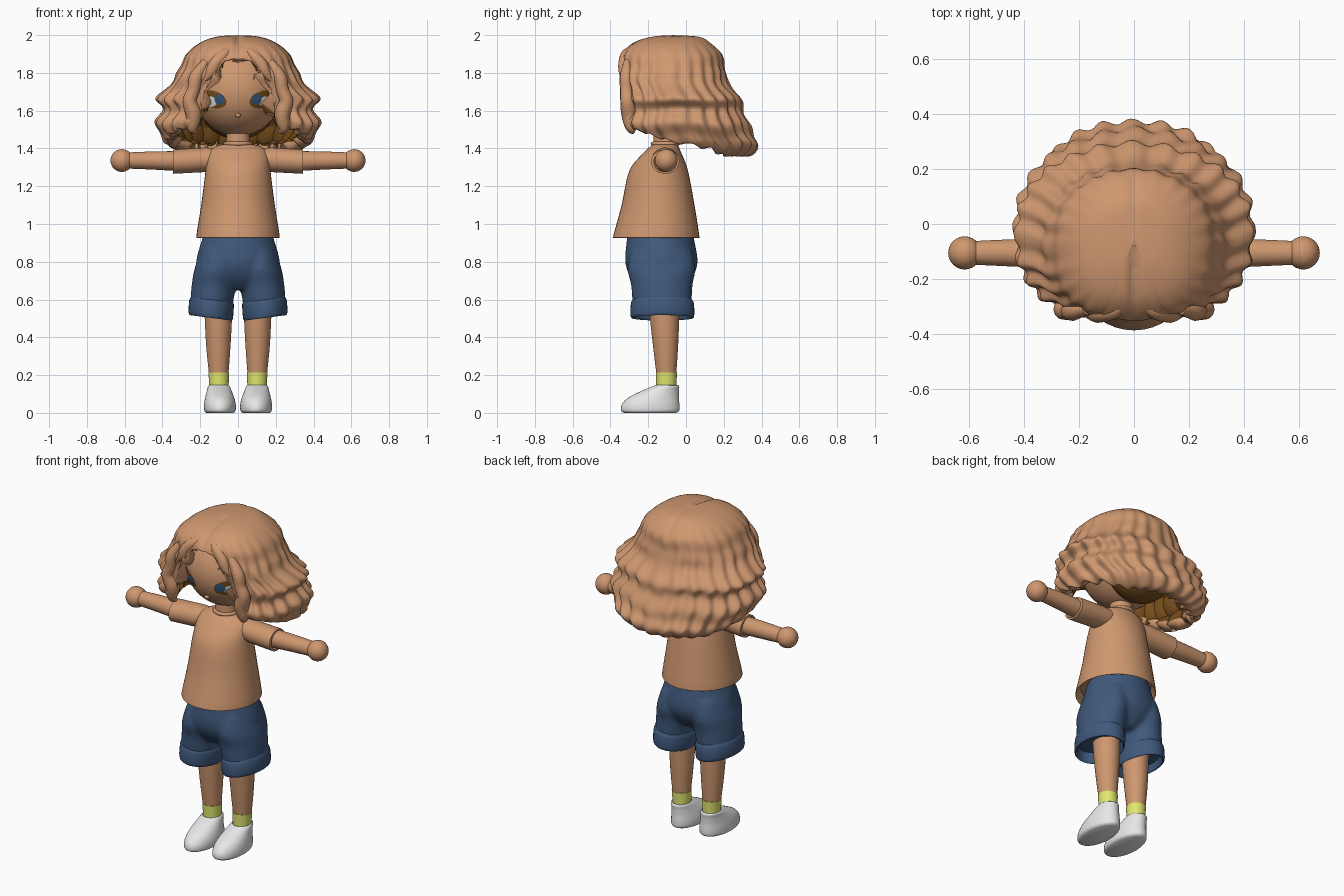
import bpy, bmesh, math
from mathutils import Vector

if "Cube" in bpy.data.objects:
    bpy.data.objects.remove(bpy.data.objects["Cube"])


def material(name, rgb):
    m = bpy.data.materials.new(name)
    m.diffuse_color = (*rgb, 1)
    m.use_nodes = True
    m.node_tree.nodes["Principled BSDF"].inputs["Base Color"].default_value = m.diffuse_color
    return m


TAN = material("warm tan", (0.62, 0.31, 0.16))
BROWN = material("dark brown", (0.18, 0.072, 0.011))
DENIM = material("denim blue", (0.05, 0.10, 0.20))
WHITE = material("shoe white", (0.86, 0.86, 0.86))
SOCK = material("lime yellow", (0.80, 0.85, 0.17))
IRIS = material("iris blue", (0.04, 0.10, 0.21))


def select(obj):
    bpy.ops.object.select_all(action='DESELECT')
    obj.select_set(True)
    bpy.context.view_layer.objects.active = obj


def finish(obj, angle=50):
    select(obj)
    bpy.ops.object.shade_smooth_by_angle(angle=math.radians(angle))
    return obj


def mesh_object(name, verts, faces, mats, recalc=True, angle=50):
    bm = bmesh.new()
    vs = [bm.verts.new(v) for v in verts]
    for f in faces:
        bm.faces.new([vs[i] for i in f])
    bmesh.ops.remove_doubles(bm, verts=bm.verts, dist=1e-5)
    if recalc:
        bmesh.ops.recalc_face_normals(bm, faces=bm.faces)
    me = bpy.data.meshes.new(name)
    bm.to_mesh(me)
    bm.free()
    for m in mats:
        me.materials.append(m)
    obj = bpy.data.objects.new(name, me)
    bpy.context.collection.objects.link(obj)
    return finish(obj, angle)


def sample(table, s):
    """Smooth (Catmull-Rom) value of a table of tuples at position s."""
    n = len(table) - 1
    i = min(int(s), n - 1)
    t = s - i
    a, b, c, d = (table[max(0, min(n, i + k))] for k in (-1, 0, 1, 2))
    return [0.5 * (2 * q + (r - p) * t + (2 * p - 5 * q + 4 * r - w) * t * t
                   + (3 * q - p - 3 * r + w) * t ** 3) for p, q, r, w in zip(a, b, c, d)]


def loft(name, rings, mat, steps=4, axis='Z', side=1, tilt=0.0, caps=True, seg=40):
    """Rings are (centre a, centre b, height, radius a, radius b) along an axis."""
    count = (len(rings) - 1) * steps + 1
    verts, faces = [], []
    for k in range(count):
        a, b, h, ra, rb = sample(rings, k / steps)
        for j in range(seg):
            t = 2 * math.pi * j / seg
            u, v = ra * math.cos(t), rb * math.sin(t)
            if axis == 'Z':
                verts.append((side * (a + u), b + v, h + tilt * u))
            else:
                verts.append((side * h, a + u, b + v))
    for k in range(count - 1):
        for j in range(seg):
            j2 = (j + 1) % seg
            faces.append((k * seg + j, k * seg + j2, (k + 1) * seg + j2, (k + 1) * seg + j))
    if caps:
        faces += [tuple(range(seg)), tuple(range((count - 1) * seg, count * seg))]
    return mesh_object(name, verts, faces, [mat])


def ball(name, loc, scale, mat):
    bpy.ops.mesh.primitive_uv_sphere_add(segments=40, ring_count=24, location=loc)
    o = bpy.context.object
    o.name, o.scale = name, scale
    o.data.materials.append(mat)
    return finish(o)


# head, nose, neck and dark hair at the nape
HC, HR = Vector((0, -0.09, 1.705)), Vector((0.235, 0.245, 0.24))
ball("head", HC, HR, TAN)
ball("nose", (0, -0.30, 1.575), (0.014, 0.014, 0.012), TAN)
ball("nape_hair", (0, .03, 1.60), (.19, .14, .15), BROWN)
loft("neck", [(0, -.11, 1.37, .065, .065), (0, -.11, 1.52, .06, .06)], TAN, steps=1)


def face_patch(name, cx, cz, rx, rz, mat, lift, slant=0.0, side=1):
    """Thin oval plate that follows the curve of the face."""
    verts, faces, n = [], [], 24
    for r in (0.001, 0.35, 0.7, 1):
        for j in range(n):
            t = 2 * math.pi * j / n
            u = r * rx * math.cos(t)
            x, z = cx + u, cz + r * rz * math.sin(t) + slant * u
            d = 1 - (x / HR.x) ** 2 - ((z - HC.z) / HR.z) ** 2
            verts.append((side * x, HC.y - HR.y * math.sqrt(max(d, 0.01)) - lift, z))
    for k in range(3):
        for j in range(n):
            j2 = (j + 1) % n
            f = (k * n + j, k * n + j2, (k + 1) * n + j2, (k + 1) * n + j)
            faces.append(f if side < 0 else f[::-1])
    mesh_object(name, verts, faces, [mat], recalc=False)


# eyes
for s in (1, -1):
    face_patch("eye_outline", .133, 1.66, .072, .046, BROWN, .003, .2, s)
    face_patch("eye_white", .146, 1.648, .034, .028, WHITE, .005, .1, s)
    face_patch("iris", .098, 1.66, .027, .028, IRIS, .008, 0, s)

# hair shell: (height, half width, back y, front y)
HAIR = [(2.0, 0, -.07, -.07), (1.992, .11, .07, -.18), (1.96, .20, .13, -.28),
        (1.90, .27, .19, -.34), (1.82, .31, .205, -.355), (1.76, .335, .215, -.355),
        (1.70, .395, .26, -.345), (1.66, .42, .28, -.335), (1.61, .395, .295, -.34),
        (1.54, .425, .32, -.345), (1.47, .405, .355, -.33), (1.42, .365, .37, -.31),
        (1.36, .29, .335, -.28), (1.375, .24, .26, -.22)]
LAST = len(HAIR) - 2
# lower hair edge by angle from the front, leaving the face open
EDGE = [(0, 1.875), (9, 1.87), (14, 1.82), (19, 1.78), (22, 1.66), (25, 1.56), (29, 1.52),
        (50, 1.49), (85, 1.425), (125, 1.37), (181, 1.36)]


def edge_height(deg):
    for (a, za), (b, zb) in zip(EDGE, EDGE[1:]):
        if deg <= b:
            return za + (zb - za) * (deg - a) / (b - a)


def hair_limit(z):
    for i in range(LAST):
        if z >= HAIR[i + 1][0]:
            return i + (HAIR[i][0] - z) / (HAIR[i][0] - HAIR[i + 1][0])
    return LAST


COLS, ROWS = 240, 64
verts, faces = [], []
for r in range(ROWS + 1):
    for c in range(COLS):
        phi = 2 * math.pi * c / COLS
        deg = math.degrees(min(phi, 2 * math.pi - phi))
        end = hair_limit(edge_height(deg) + 0.008 * math.cos(24 * phi))
        end = min(LAST + 1, end + min(1, max(0, (deg - 110) / 50)))  # tuck under at the back
        z, hx, yb, yf = sample(HAIR, end * r / ROWS)
        sn, cs = math.sin(phi), -math.cos(phi)
        p = 0.77 if cs < 0 else 0.92
        fade = min(1, max(0, (1.97 - z) / 0.3))
        wave = fade * (0.010 * math.cos(24 * phi + 0.45 * math.sin(z * 30))
                       + 0.008 * math.sin(2 * math.pi * z / 0.125 + 0.6 * math.cos(6 * phi)))
        x = math.copysign(abs(sn) ** p, sn) * (hx + wave)
        y = (yb + yf) / 2 + math.copysign(abs(cs) ** p, cs) * ((yb - yf) / 2 + wave)
        part = 0.014 * math.exp(-(x / 0.02) ** 2) * (1 - fade) * min(1, r / 16)
        verts.append((x, y, z - part))
for r in range(ROWS):
    for c in range(COLS):
        c2 = (c + 1) % COLS
        a, b = r * COLS, (r + 1) * COLS
        faces.append((a + c, b + c, b + c2, a + c2))
hair = mesh_object("hair", verts, faces, [TAN, BROWN], recalc=False, angle=80)
sol = hair.modifiers.new("thickness", 'SOLIDIFY')
sol.thickness, sol.offset, sol.material_offset = 0.07, -1, 1

# loose wavy locks framing the face: (x, y, z, radius)
LOCKS = [[(.03, -.285, 1.93, .012), (.07, -.315, 1.90, .028), (.12, -.325, 1.85, .033),
          (.145, -.325, 1.80, .03), (.18, -.325, 1.76, .01)],
         [(.17, -.31, 1.86, .02), (.22, -.315, 1.78, .036), (.235, -.315, 1.71, .034),
          (.255, -.31, 1.65, .038), (.235, -.30, 1.58, .042), (.24, -.29, 1.51, .03),
          (.22, -.28, 1.485, .01)]]
for s in (1, -1):
    for pts in LOCKS:
        cu = bpy.data.curves.new("hair_lock", 'CURVE')
        cu.dimensions, cu.bevel_depth, cu.bevel_resolution = '3D', 1.0, 4
        cu.use_fill_caps = True
        sp = cu.splines.new('POLY')
        n = (len(pts) - 1) * 5
        sp.points.add(n)
        for i in range(n + 1):
            x, y, z, rad = sample(pts, i / 5)
            sp.points[i].co, sp.points[i].radius = (s * x, y, z, 1), rad
        cu.materials.append(TAN)
        lock = bpy.data.objects.new("hair_lock", cu)
        bpy.context.collection.objects.link(lock)
        select(lock)
        bpy.ops.object.convert(target='MESH')
        finish(bpy.context.object, 80)

# shirt body, open at the hem, and collar
loft("shirt", [(0, -.155, .97, .19, .205), (0, -.157, .937, .212, .222), (0, -.157, .94, .22, .227),
               (0, -.148, 1.10, .195, .193), (0, -.145, 1.28, .172, .156), (0, -.127, 1.37, .162, .105),
               (0, -.115, 1.41, .12, .075), (0, -.11, 1.425, .06, .06)], TAN)
bpy.ops.mesh.primitive_torus_add(location=(0, -.11, 1.425), major_radius=.066, minor_radius=.011)
bpy.context.object.name = "collar"
bpy.context.object.data.materials.append(TAN)
finish(bpy.context.object)

# shorts: waist and two legs fused into one smooth body
shorts = [loft("shorts", [(0, -.135, .97, .175, .17), (0, -.135, .92, .19, .178), (0, -.13, .80, .222, .192),
                          (0, -.13, .72, .20, .165), (0, -.13, .655, .09, .11)], DENIM)]
for s in (1, -1):
    shorts.append(loft("shorts_leg", [(.108, -.13, .86, .09, .16), (.117, -.13, .76, .114, .18),
                                      (.128, -.128, .68, .117, .163), (.137, -.127, .60, .114, .158),
                                      (.138, -.125, .555, .108, .150)], DENIM, side=s))
bpy.ops.object.select_all(action='DESELECT')
for o in shorts:
    o.select_set(True)
bpy.context.view_layer.objects.active = shorts[0]
bpy.ops.object.join()
fuse = shorts[0].modifiers.new("fuse", 'REMESH')
fuse.mode, fuse.voxel_size, fuse.use_smooth_shade = 'VOXEL', .011, True
soften = shorts[0].modifiers.new("soften", 'SMOOTH')
soften.factor, soften.iterations = .5, 10

for s in (1, -1):
    # arms
    loft("sleeve", [(-.11, 1.345, .06, .06, .05), (-.11, 1.34, .17, .070, .065),
                    (-.11, 1.33, .343, .075, .064), (-.11, 1.33, .345, .06, .054),
                    (-.11, 1.33, .30, .058, .052)], TAN, steps=1, axis='X', side=s)
    loft("arm", [(-.107, 1.332, .28, .055, .054), (-.105, 1.336, .45, .049, .048),
                 (-.105, 1.336, .60, .042, .042)], TAN, axis='X', side=s)
    ball("hand", (s * .615, -.105, 1.336), (.06, .06, .06), TAN)
    # turned-up cuffs
    loft("cuff", [(.138, -.125, .62, .10, .145), (.137, -.125, .60, .112, .157),
                  (.140, -.125, .58, .118, .167), (.144, -.125, .52, .118, .169),
                  (.144, -.125, .503, .111, .163), (.142, -.125, .515, .104, .152),
                  (.138, -.125, .57, .10, .145)], DENIM, steps=2, side=s, tilt=.13, caps=False)
    # legs, socks and shoes
    loft("leg", [(.105, -.115, .70, .08, .085), (.104, -.113, .50, .072, .077),
                 (.104, -.108, .35, .064, .066), (.102, -.104, .20, .051, .052)], TAN, side=s)
    loft("sock", [(.101, -.104, .10, .05, .052), (.101, -.104, .16, .052, .054),
                  (.102, -.104, .215, .055, .056)], SOCK, steps=2, side=s)
    loft("shoe", [(.096, -.19, 0, .072, .138), (.096, -.19, .012, .083, .154),
                  (.096, -.187, .045, .084, .152), (.097, -.172, .08, .077, .134),
                  (.099, -.138, .115, .066, .10), (.101, -.107, .14, .058, .071),
                  (.101, -.105, .145, .05, .058), (.101, -.105, .12, .045, .05)], WHITE, side=s)
